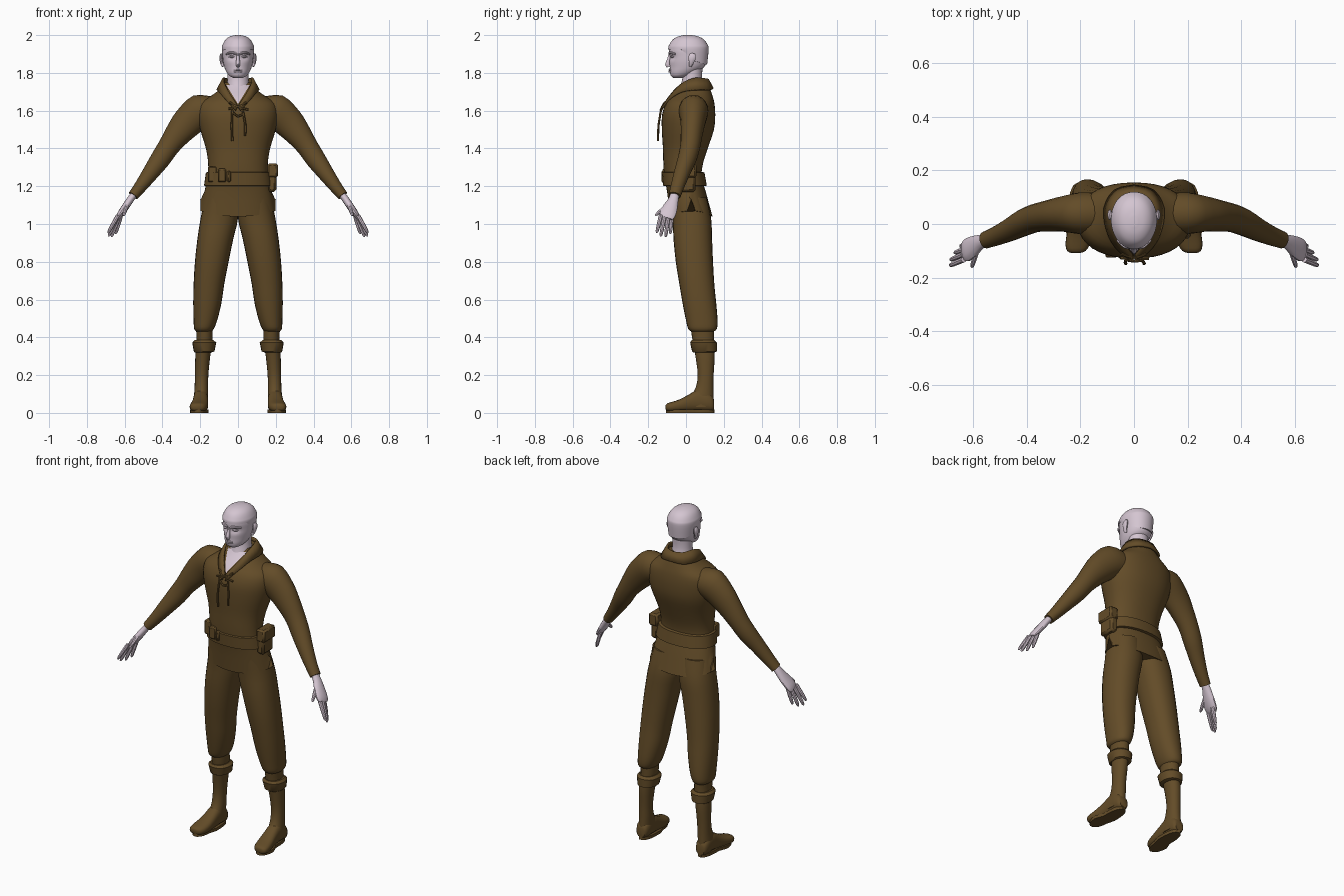
import bpy, bmesh, math
from mathutils import Vector
from mathutils.bvhtree import BVHTree


def material(name, rgb):
    m = bpy.data.materials.new(name)
    m.diffuse_color = (*rgb, 1)
    return m


CLOTH = material("brown cloth", (0.125, 0.072, 0.021))
SKIN = material("pale skin", (0.66, 0.56, 0.64))


def finish(name, bm, mat):
    bmesh.ops.recalc_face_normals(bm, faces=bm.faces)
    me = bpy.data.meshes.new(name)
    bm.to_mesh(me)
    bm.free()
    me.materials.append(mat)
    ob = bpy.data.objects.new(name, me)
    bpy.context.collection.objects.link(ob)
    return ob


def smooth_rows(rows, steps):
    """Catmull-Rom interpolation of lists of vectors."""
    out = []
    for i in range(len(rows) - 1):
        quad = [rows[max(i - 1, 0)], rows[i], rows[i + 1], rows[min(i + 2, len(rows) - 1)]]
        for k in range(steps):
            t = k / steps
            out.append([b + (c - a) * (t / 2) + (2 * a - 5 * b + 4 * c - d) * (t * t / 2)
                        + (3 * b - a - 3 * c + d) * (t ** 3 / 2) for a, b, c, d in zip(*quad)])
    return out + [rows[-1]]


def loft(name, rings, mat, n=24, e=2.0, steps=3, side=1, shape=None):
    """Skin a row of superellipse rings (centre, u, v); shape adjusts single points."""
    bm = bmesh.new()
    rows = smooth_rows([[Vector(v) for v in r] for r in rings], steps) if steps > 1 else \
        [[Vector(v) for v in r] for r in rings]
    loops = []
    for j, (c, u, v) in enumerate(rows):
        loop = []
        for i in range(n):
            a = 2 * math.pi * i / n
            ca, sa = math.cos(a), math.sin(a)
            p = c + u * math.copysign(abs(ca) ** (2 / e), ca) + v * math.copysign(abs(sa) ** (2 / e), sa)
            if shape:
                p = shape(p, a, j, len(rows))
            loop.append(bm.verts.new((p.x * side, p.y, p.z)))
        loops.append(loop)
    for a, b in zip(loops, loops[1:]):
        for i in range(n):
            bm.faces.new((a[i], a[(i + 1) % n], b[(i + 1) % n], b[i]))
    bm.faces.new(loops[0])
    bm.faces.new(loops[-1])
    return finish(name, bm, mat)


def flat(z, x0, x1, y0, y1):
    return ((x0 + x1) / 2, (y0 + y1) / 2, z), ((x1 - x0) / 2, 0, 0), (0, (y1 - y0) / 2, 0)


def upright(y, x0, x1, z0, z1):
    return ((x0 + x1) / 2, y, (z0 + z1) / 2), ((x1 - x0) / 2, 0, 0), (0, 0, (z1 - z0) / 2)


def tube(name, pts, mat, n=16, steps=3, side=1, axis=(0, 1, 0)):
    """Limb along points (x, y, z, radius across, radius along axis)."""
    rings, axis = [], Vector(axis)
    for i, p in enumerate(pts):
        d = Vector(pts[min(i + 1, len(pts) - 1)][:3]) - Vector(pts[max(i - 1, 0)][:3])
        u = d.cross(axis).normalized()
        rings.append((p[:3], u * p[3], u.cross(d).normalized() * p[4]))
    return loft(name, rings, mat, n, 2, steps, side)


def box(name, x0, x1, y0, y1, z0, z1, mat, bevel=0.006):
    bm = bmesh.new()
    bmesh.ops.create_cube(bm, size=1)
    for v in bm.verts:
        v.co = ((x0 + x1) / 2 + v.co.x * (x1 - x0), (y0 + y1) / 2 + v.co.y * (y1 - y0),
                (z0 + z1) / 2 + v.co.z * (z1 - z0))
    bmesh.ops.bevel(bm, geom=bm.edges[:], offset=bevel, segments=1, affect='EDGES')
    return finish(name, bm, mat)


# Tunic body: hem dips at front and has a slit on each side
def hem(p, a, j, count):
    if j < 3:
        k = 1 - j / 3
        p.z += k * (0.03 * math.cos(a) ** 2 - 0.02)
        if abs(math.cos(a)) > 0.99:
            p.z += 0.06 * k
    return p


body = [flat(z, -x, x, f, b) for z, x, f, b in (
    (1.06, 0.20, -0.085, 0.14), (1.17, 0.178, -0.10, 0.105), (1.25, 0.16, -0.115, 0.083),
    (1.32, 0.158, -0.12, 0.09), (1.40, 0.17, -0.122, 0.115), (1.50, 0.20, -0.128, 0.148),
    (1.58, 0.213, -0.126, 0.155), (1.64, 0.20, -0.105, 0.15), (1.68, 0.14, -0.072, 0.14),
    (1.715, 0.095, -0.035, 0.128), (1.75, 0.07, -0.005, 0.11))]
tunic = loft("tunic_body", body, CLOTH, 40, 2.25, 3, 1, hem)
probe = bmesh.new()
probe.from_mesh(tunic.data)
surface = BVHTree.FromBMesh(probe)


def chest(x, z, lift):
    hit = surface.ray_cast(Vector((x, -1, z)), Vector((0, 1, 0)))[0]
    return Vector((x, (hit.y if hit else 0) - lift, z))


# Bare chest in the open neck
bm = bmesh.new()
grid = [[bm.verts.new(chest(0.062 * r / 8 * c / 4, 1.635 + 0.1 * r / 8, 0.007)) for c in range(-4, 5)]
        for r in range(9)]
for r in range(8):
    for c in range(8):
        bm.faces.new((grid[r][c], grid[r][c + 1], grid[r + 1][c + 1], grid[r + 1][c]))
bmesh.ops.remove_doubles(bm, verts=bm.verts[:], dist=0.0005)
finish("open_neck_skin", bm, SKIN)

# Folded collar
inner = [(0, 0.115, 1.765), (0.05, 0.1, 1.768), (0.075, 0.05, 1.772), (0.074, -0.01, 1.75),
         (0.048, -0.065, 1.70), (0.004, -0.118, 1.63)]
outer = [(0, 0.142, 1.715), (0.07, 0.125, 1.71), (0.108, 0.06, 1.71), (0.1, -0.02, 1.70),
         (0.07, -0.083, 1.663), (0.012, -0.136, 1.60)]
rows = smooth_rows([[Vector(a), Vector(b)] for a, b in zip(inner, outer)], 3)
bm = bmesh.new()
for s in (1, -1):
    vs = [[bm.verts.new((p.x * s, p.y, p.z)) for p in r] for r in rows]
    for a, b in zip(vs, vs[1:]):
        bm.faces.new((a[0], a[1], b[1], b[0]))
bmesh.ops.remove_doubles(bm, verts=bm.verts[:], dist=0.0005)
collar = finish("collar", bm, CLOTH)
mod = collar.modifiers.new("thickness", 'SOLIDIFY')
mod.thickness, mod.offset = 0.012, 0

# Chest laces: crossings and hanging ends
for i, line in enumerate((((-0.045, 1.645), (0, 1.62), (0.055, 1.605)),
                          ((0.045, 1.645), (0, 1.62), (-0.05, 1.61)),
                          ((-0.025, 1.59), (0, 1.57), (0.03, 1.585)),
                          ((-0.03, 1.60), (-0.033, 1.52), (-0.03, 1.44)),
                          ((0.025, 1.60), (0.038, 1.53), (0.037, 1.465)))):
    pts = [(*chest(x, z, 0.012 + (0.006 * k if i > 2 else 0)), 0.006, 0.006)
           for k, (x, z) in enumerate(line)]
    tube(f"lace_{i + 1}", pts, CLOTH, 6, 2)

# Belt, buckle and side pouch
loft("belt", [flat(1.20, -0.17, 0.17, -0.112, 0.1), flat(1.203, -0.18, 0.18, -0.122, 0.11),
              flat(1.272, -0.17, 0.17, -0.127, 0.098), flat(1.275, -0.16, 0.16, -0.118, 0.09)],
     CLOTH, 40, 2.25, 1)
for i, (x, w, lift) in enumerate(((-0.135, 0.025, 0.012), (-0.085, 0.022, 0.016), (-0.047, 0.01, 0.013))):
    y = chest(x, 1.25, 0).y
    box(f"belt_buckle_{i + 1}", x - w, x + w, y - lift - 0.006, y + 0.03, 1.222, 1.305 - 0.012 * i, CLOTH)
box("pouch_body", 0.155, 0.203, -0.05, 0.05, 1.17, 1.31, CLOTH, 0.012)
box("pouch_flap", 0.155, 0.212, -0.055, 0.055, 1.245, 1.32, CLOTH, 0.01)

for s, tag in ((1, "left"), (-1, "right")):
    # Sleeve
    tube(f"{tag}_sleeve", [(0.13, 0.04, 1.60, 0.075, 0.075), (0.20, 0.04, 1.595, 0.092, 0.078),
                           (0.265, 0.037, 1.54, 0.083, 0.066), (0.32, 0.03, 1.475, 0.069, 0.058),
                           (0.367, 0.022, 1.41, 0.057, 0.053), (0.41, 0.006, 1.345, 0.053, 0.05),
                           (0.46, -0.02, 1.275, 0.044, 0.043), (0.515, -0.045, 1.20, 0.034, 0.036),
                           (0.555, -0.06, 1.15, 0.028, 0.032)], CLOTH, 20, 3, s)
    # Hand: palm, fingers and thumb
    tube(f"{tag}_palm", [(0.54, -0.056, 1.17, 0.018, 0.022), (0.57, -0.066, 1.13, 0.019, 0.027),
                         (0.6, -0.084, 1.085, 0.019, 0.04), (0.625, -0.098, 1.05, 0.016, 0.043),
                         (0.638, -0.104, 1.03, 0.009, 0.034)], SKIN, 14, 3, s)
    for name, base, tip in (("index", (0.636, -0.133, 1.045), (0.688, -0.155, 0.953)),
                            ("middle", (0.637, -0.114, 1.038), (0.686, -0.134, 0.934)),
                            ("ring", (0.63, -0.094, 1.036), (0.67, -0.108, 0.932)),
                            ("little", (0.62, -0.075, 1.042), (0.648, -0.083, 0.948)),
                            ("thumb", (0.582, -0.082, 1.115), (0.606, -0.162, 1.045))):
        a, b = Vector(base), Vector(tip)
        tube(f"{tag}_{name}_finger", [(*a.lerp(b, t), r, r) for t, r in
                                      ((0, 0.011), (0.5, 0.0105), (0.9, 0.008), (1, 0.003))],
             SKIN, 8, 2, s)
    # Trouser leg gathered below the knee
    loft(f"{tag}_trouser_leg", [flat(*r) for r in (
        (1.14, 0.0, 0.175, -0.08, 0.11), (1.03, 0.0, 0.198, -0.07, 0.133),
        (0.92, 0.025, 0.215, -0.066, 0.138), (0.80, 0.05, 0.228, -0.054, 0.143),
        (0.68, 0.073, 0.235, -0.035, 0.15), (0.58, 0.088, 0.237, -0.018, 0.16),
        (0.49, 0.11, 0.235, 0.0, 0.167), (0.445, 0.128, 0.232, 0.012, 0.163),
        (0.43, 0.14, 0.22, 0.03, 0.145))], CLOTH, 24, 2.2, 3, s)
    # Boot shaft, folded cuff and foot
    loft(f"{tag}_boot_shaft", [flat(*r) for r in (
        (0.45, 0.135, 0.222, 0.025, 0.15), (0.38, 0.135, 0.22, 0.035, 0.148),
        (0.30, 0.147, 0.226, 0.05, 0.152), (0.20, 0.157, 0.228, 0.062, 0.146),
        (0.13, 0.158, 0.23, 0.05, 0.145), (0.08, 0.158, 0.234, 0.02, 0.146),
        (0.03, 0.158, 0.235, 0.01, 0.146))], CLOTH, 20, 2.1, 3, s)
    loft(f"{tag}_boot_cuff", [flat(0.32, 0.14, 0.228, 0.04, 0.15), flat(0.325, 0.125, 0.234, 0.032, 0.163),
                              flat(0.372, 0.115, 0.242, 0.022, 0.163), flat(0.385, 0.13, 0.23, 0.03, 0.15)],
         CLOTH, 20, 2.2, 1, s)
    loft(f"{tag}_foot", [upright(*r) for r in (
        (0.148, 0.172, 0.222, 0.015, 0.07), (0.13, 0.16, 0.234, 0.008, 0.10),
        (0.07, 0.158, 0.236, 0.008, 0.125), (0.02, 0.158, 0.24, 0.008, 0.10),
        (-0.03, 0.158, 0.25, 0.006, 0.073), (-0.075, 0.165, 0.256, 0.006, 0.058),
        (-0.10, 0.18, 0.25, 0.01, 0.05), (-0.108, 0.20, 0.235, 0.02, 0.04))], CLOTH, 20, 2.5, 2, s)
    loft(f"{tag}_boot_sole", [flat(z, 0.155, 0.255, -0.107, 0.15) for z in (0, 0.018)], CLOTH, 24, 2.8, 1, s,
         lambda p, a, j, c: Vector((p.x + (0.012 if p.y < 0 else -0.012) * (p.x < 0.2) * (p.y < 0)
                                    - 0.02 * (p.y > 0) * (p.x > 0.21), p.y, p.z)))
    # Ear, brow, eye and cheek
    tube(f"{tag}_ear", [(0.078, 0.022, 1.835, 0.008, 0.008), (0.086, 0.028, 1.855, 0.009, 0.014),
                        (0.09, 0.034, 1.885, 0.009, 0.021), (0.086, 0.034, 1.903, 0.005, 0.012)],
         SKIN, 10, 2, s)
    tube(f"{tag}_brow", [(0.008, -0.086, 1.902, 0.007, 0.008), (0.035, -0.083, 1.907, 0.007, 0.008),
                         (0.062, -0.058, 1.9, 0.005, 0.006)], SKIN, 8, 3, s)
    tube(f"{tag}_eye", [(0.018, -0.076, 1.885, 0.002, 0.003), (0.033, -0.075, 1.886, 0.007, 0.008),
                        (0.05, -0.065, 1.885, 0.002, 0.003)], SKIN, 8, 3, s)


# Head with a narrower face and shallow eye sockets
def face(p, a, j, count):
    if p.y < 0:
        p.x *= 1 + 1.2 * p.y
        p.y += 0.012 * math.exp(-((abs(p.x) - 0.033) / 0.02) ** 2 - ((p.z - 1.883) / 0.014) ** 2)
    return p


skull = [flat(z, -x, x, f, b) for z, x, f, b in (
    (1.774, 0.028, -0.068, -0.015), (1.785, 0.048, -0.08, 0.02), (1.805, 0.062, -0.086, 0.06),
    (1.83, 0.072, -0.086, 0.095), (1.86, 0.079, -0.088, 0.11), (1.89, 0.082, -0.088, 0.115),
    (1.92, 0.083, -0.09, 0.116), (1.95, 0.077, -0.083, 0.11), (1.975, 0.062, -0.065, 0.09),
    (1.99, 0.04, -0.038, 0.062), (1.997, 0.012, -0.008, 0.03))]
loft("head", skull, SKIN, 36, 2.15, 3, 1, face)


# Hair shell: fringe at the front, low at the nape
def hairline(p, a, j, count):
    if j < 4:
        front = max(0, -math.sin(a))
        p.z += (1 - j / 4) * (0.09 * min(1, 2 * front) + 0.012 * math.sin(5 * a) * front
                              + 0.05 * max(0, abs(math.cos(a)) - 0.6) * (front < 0.5))
    if p.y < 0:
        p.x *= 1 + 0.9 * p.y
    return p


loft("hair", [flat(z, -x, x, f, b) for z, x, f, b in (
    (1.845, 0.079, -0.084, 0.112), (1.925, 0.086, -0.094, 0.12), (1.95, 0.081, -0.088, 0.114),
    (1.977, 0.065, -0.069, 0.094), (1.993, 0.042, -0.04, 0.065), (2.0, 0.012, -0.008, 0.03))],
     SKIN, 36, 2.15, 4, 1, hairline)

# Neck, nose and lips
loft("neck", [flat(*r) for r in ((1.66, -0.07, 0.07, -0.055, 0.1), (1.73, -0.06, 0.06, -0.03, 0.092),
                                 (1.78, -0.056, 0.056, -0.018, 0.085), (1.85, -0.058, 0.058, -0.02, 0.09))],
     SKIN, 24)
tube("nose", [(0, -0.084, 1.9, 0.006, 0.009), (0, -0.091, 1.872, 0.009, 0.009),
              (0, -0.097, 1.846, 0.011, 0.014), (0, -0.09, 1.834, 0.008, 0.014)], SKIN, 10)
for name, z in (("upper_lip", 1.815), ("lower_lip", 1.806)):
    tube(name, [(-0.024, -0.079, z, 0.002, 0.003), (0, -0.087, z, 0.005, 0.006),
                (0.024, -0.079, z, 0.002, 0.003)], SKIN, 8)

# Smooth shading with sharp creases
bpy.ops.object.select_all(action='SELECT')
bpy.context.view_layer.objects.active = tunic
bpy.ops.object.shade_smooth_by_angle(angle=math.radians(40))
